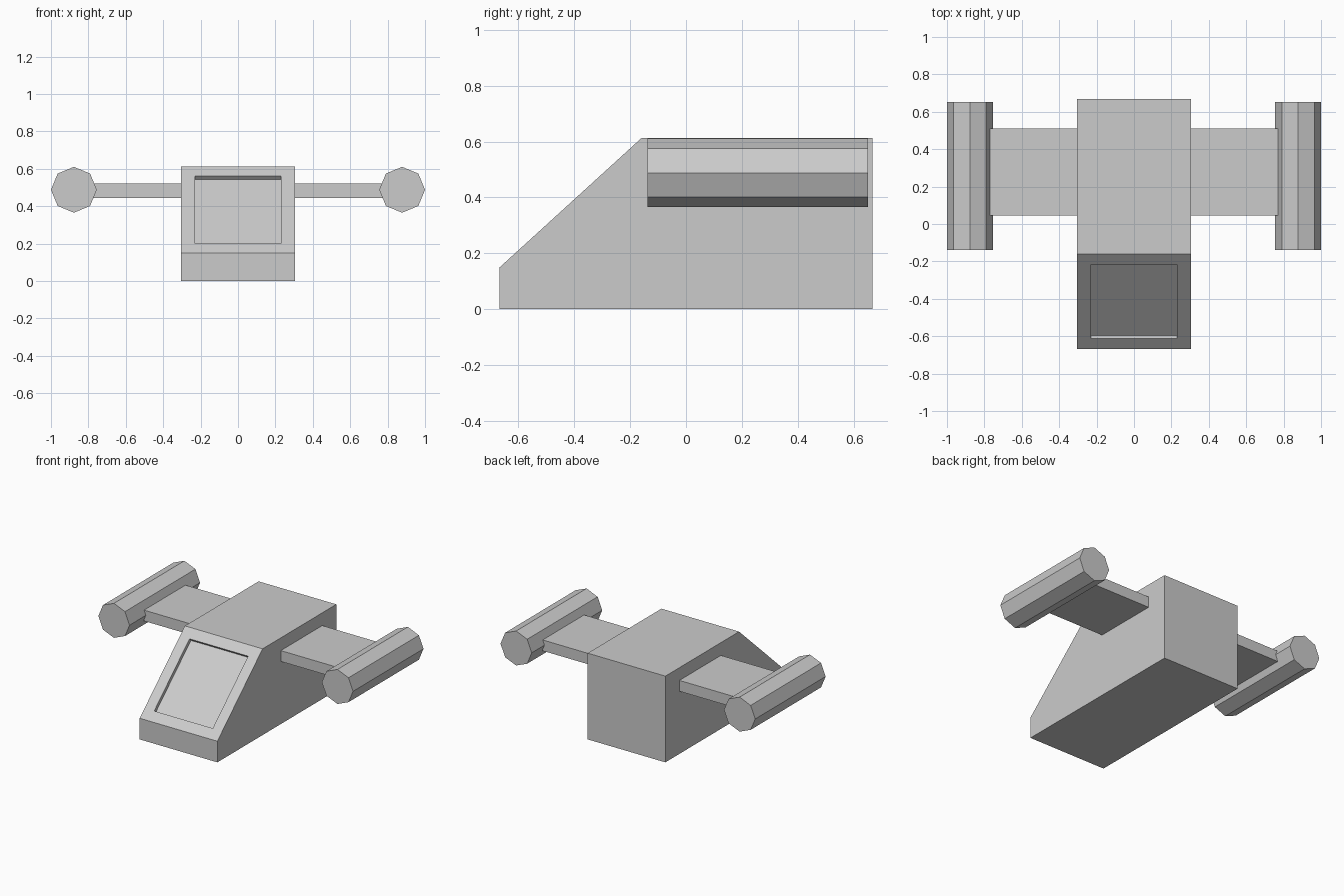
import bpy, bmesh, math
from mathutils import Matrix, Vector

if "Cube" in bpy.data.objects:
    bpy.data.objects.remove(bpy.data.objects["Cube"])


def finish(name, bm):
    bmesh.ops.recalc_face_normals(bm, faces=bm.faces[:])
    mesh = bpy.data.meshes.new(name)
    bm.to_mesh(mesh)
    bm.free()
    obj = bpy.data.objects.new(name, mesh)
    bpy.context.collection.objects.link(obj)
    return obj


# Hull: side profile (y, z) extruded across x
HALF_WIDTH = 0.305
profile = [(-0.667, 0), (0.667, 0), (0.667, 0.612), (-0.16, 0.612), (-0.667, 0.15)]
bm = bmesh.new()
side = bm.faces.new([bm.verts.new((-HALF_WIDTH, y, z)) for y, z in profile])
extruded = bmesh.ops.extrude_face_region(bm, geom=[side])["geom"]
bmesh.ops.translate(bm, vec=(2 * HALF_WIDTH, 0, 0),
                    verts=[v for v in extruded if isinstance(v, bmesh.types.BMVert)])
bmesh.ops.recalc_face_normals(bm, faces=bm.faces[:])

# Windscreen: inset the sloped face, then sink the pane
slope = min(bm.faces, key=lambda f: (f.normal - Vector((0, -0.673, 0.739))).length)
normal = slope.normal.copy()
bmesh.ops.inset_region(bm, faces=[slope], thickness=0.075, use_even_offset=True)
pane = bmesh.ops.extrude_face_region(bm, geom=[slope])["geom"]
bmesh.ops.delete(bm, geom=[slope], context='FACES_ONLY')
bmesh.ops.translate(bm, vec=normal * -0.024,
                    verts=[v for v in pane if isinstance(v, bmesh.types.BMVert)])
finish("hull", bm)

for side_name, s in (("left", -1), ("right", 1)):
    # Flat wing running from the hull into the pod
    bm = bmesh.new()
    bmesh.ops.create_cube(bm, size=1, matrix=Matrix.Translation((s * 0.5525, 0.277, 0.483))
                          @ Matrix.Diagonal((0.495, 0.465, 0.077, 1)))
    finish(side_name + "_wing", bm)

    # Eight-sided engine pod lying along y
    bm = bmesh.new()
    bmesh.ops.create_cone(bm, cap_ends=True, segments=8, radius1=0.1225, radius2=0.1225,
                          depth=0.79, matrix=Matrix.Translation((s * 0.8775, 0.257, 0.488))
                          @ Matrix.Rotation(math.pi / 2, 4, 'X'))
    finish(side_name + "_pod", bm)
